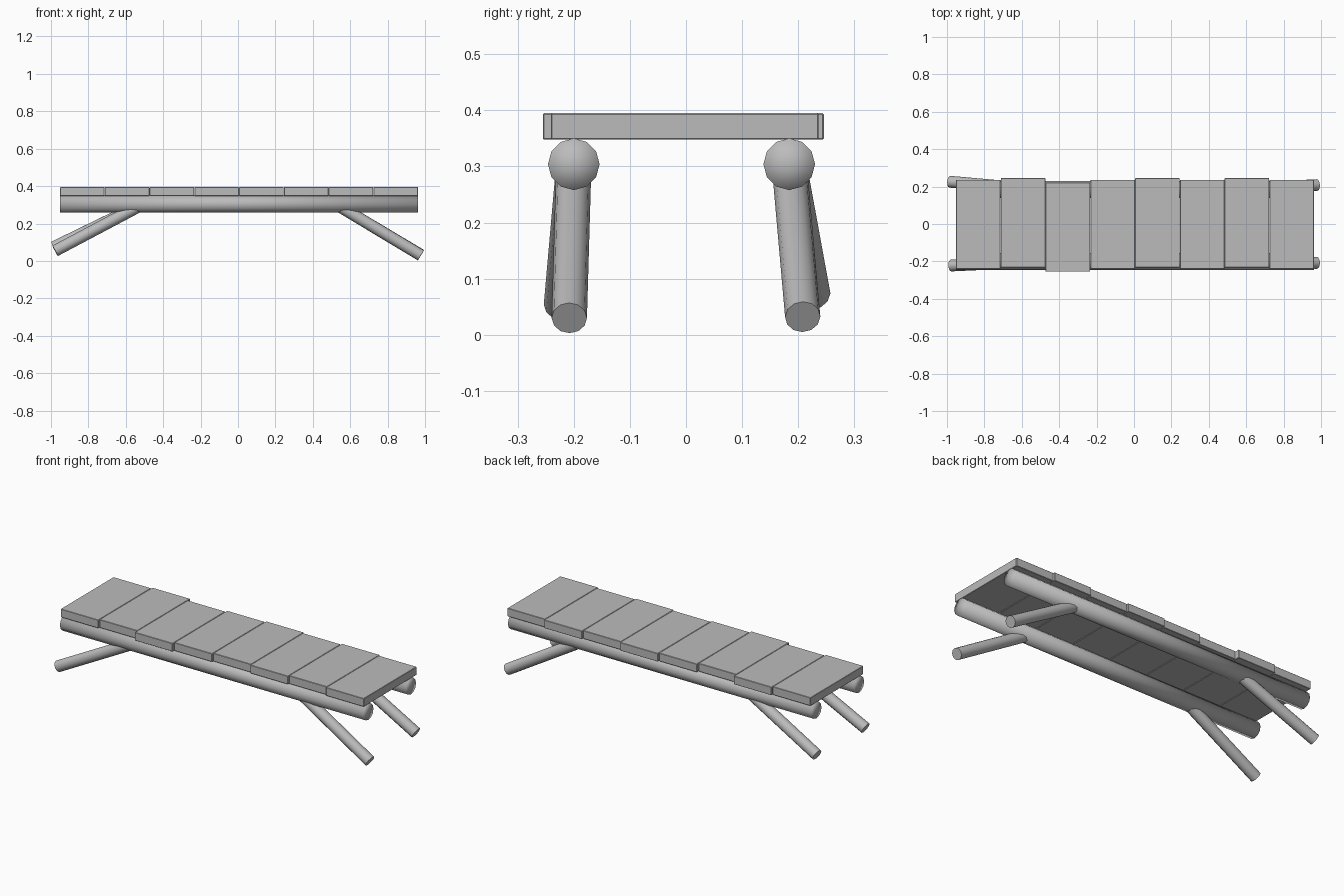
import bpy, bmesh
from mathutils import Vector

if "Cube" in bpy.data.objects:
    bpy.data.objects.remove(bpy.data.objects["Cube"])

grey = bpy.data.materials.new("plain grey")
grey.diffuse_color = (0.5, 0.5, 0.5, 1)
grey.use_nodes = True
grey.node_tree.nodes["Principled BSDF"].inputs["Base Color"].default_value = grey.diffuse_color


def add_object(name, bm):
    mesh = bpy.data.meshes.new(name)
    bm.to_mesh(mesh)
    bm.free()
    mesh.materials.append(grey)
    obj = bpy.data.objects.new(name, mesh)
    bpy.context.collection.objects.link(obj)
    return obj


def pole(name, start, end, radius, sides=12, soft_ends=False):
    """Round log between two points."""
    start, end = Vector(start), Vector(end)
    axis = end - start
    bm = bmesh.new()
    bmesh.ops.create_cone(bm, cap_ends=True, cap_tris=soft_ends, segments=sides,
                          radius1=radius, radius2=radius, depth=axis.length)
    for f in bm.faces:
        f.smooth = soft_ends or abs(f.normal.z) < 0.5
    obj = add_object(name, bm)
    obj.rotation_mode = 'QUATERNION'
    obj.rotation_quaternion = axis.to_track_quat('Z', 'Y')
    obj.location = (start + end) / 2
    return obj


def plank(name, x0, x1, y0, y1, z0, z1):
    bm = bmesh.new()
    bmesh.ops.create_cube(bm, size=1)
    for v in bm.verts:
        v.co = ((x0 + x1) / 2 + v.co.x * (x1 - x0),
                (y0 + y1) / 2 + v.co.y * (y1 - y0),
                (z0 + z1) / 2 + v.co.z * (z1 - z0))
    obj = add_object(name, bm)
    # tiny softened edges
    bevel = obj.modifiers.new("worn edges", 'BEVEL')
    bevel.width = 0.002
    bevel.segments = 1


# long rails under the seat
rail_z, rail_r = 0.304, 0.046
pole("front_rail", (-0.952, -0.2, rail_z), (0.963, -0.2, rail_z), rail_r, soft_ends=True)
pole("back_rail", (-0.952, 0.184, rail_z), (0.963, 0.184, rail_z), rail_r, soft_ends=True)

# splayed legs, starting inside the rails
legs = {
    "front_right_leg": ((0.522, -0.2, rail_z), (0.978, -0.208, 0.030)),
    "back_right_leg": ((0.522, 0.184, rail_z), (0.978, 0.208, 0.032)),
    "front_left_leg": ((-0.506, -0.2, rail_z), (-0.978, -0.222, 0.054)),
    "back_left_leg": ((-0.512, 0.184, rail_z), (-0.985, 0.226, 0.074)),
}
for name, (top, foot) in legs.items():
    pole(name, top, foot, 0.0315)

# eight seat planks, each shifted a little sideways
shifts = [0, 0.0095, -0.014, 0, 0.0095, 0, 0.0095, 0]
step = 1.915 / len(shifts)
for i, s in enumerate(shifts):
    x = -0.952 + i * step
    plank(f"seat_plank_{i + 1}", x + 0.0007, x + step - 0.0007,
          -0.241 + s, 0.236 + s, 0.348, 0.395)
